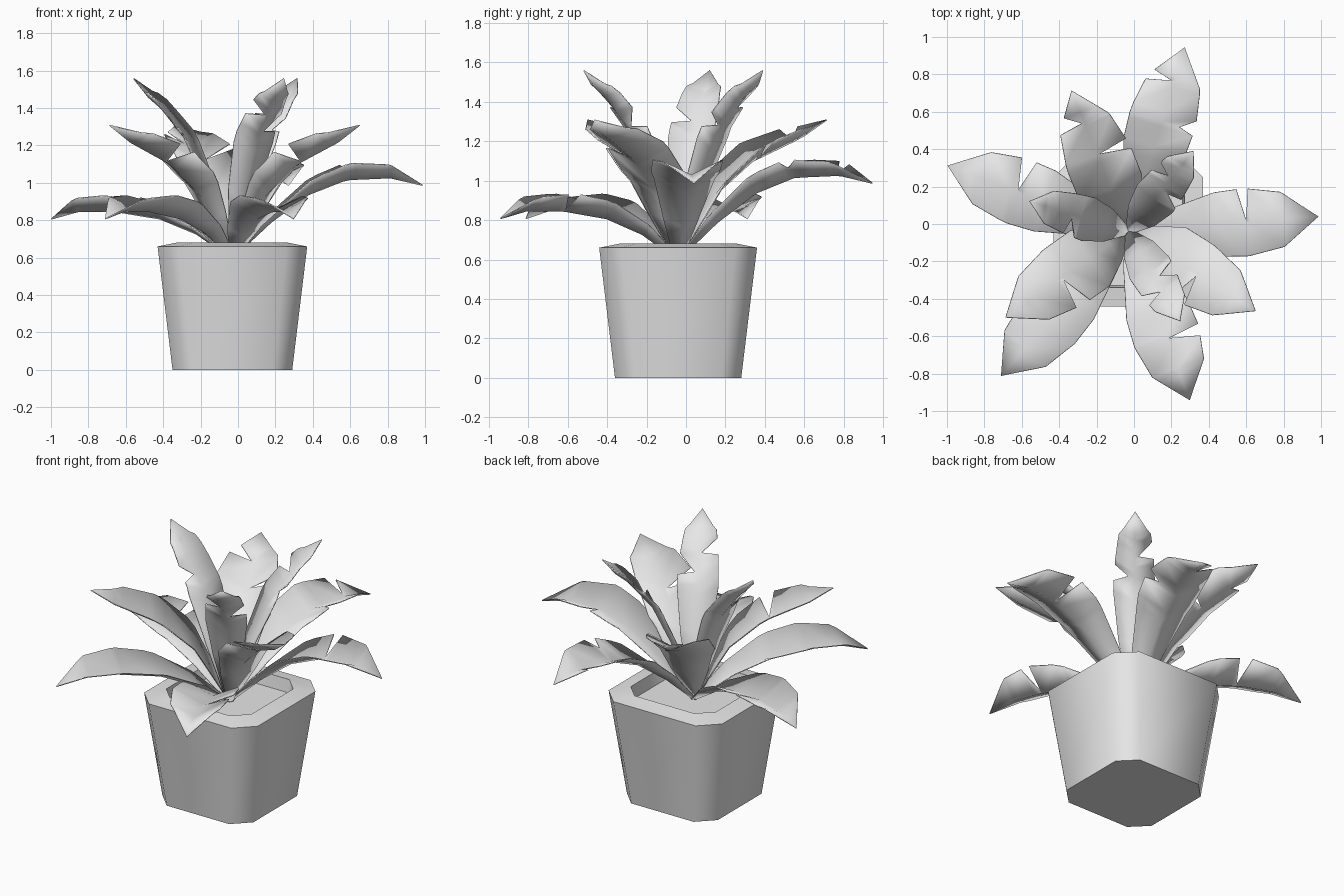
import bpy, bmesh
from math import radians, cos, sin

cube = bpy.data.objects.get("Cube")
if cube:
    bpy.data.objects.remove(cube)

CENTRE = (-0.03, -0.04)

grey = bpy.data.materials.new("plain_grey")
grey.use_nodes = True
grey.diffuse_color = (0.8, 0.8, 0.8, 1)
grey.node_tree.nodes["Principled BSDF"].inputs["Base Color"].default_value = grey.diffuse_color


def make_object(name, bm, angle):
    mesh = bpy.data.meshes.new(name)
    bm.to_mesh(mesh)
    bm.free()
    mesh.materials.append(grey)
    obj = bpy.data.objects.new(name, mesh)
    bpy.context.collection.objects.link(obj)
    obj.location = (*CENTRE, 0)
    bpy.ops.object.select_all(action='DESELECT')
    obj.select_set(True)
    bpy.context.view_layer.objects.active = obj
    bpy.ops.object.shade_smooth_by_angle(angle=radians(angle))
    return obj


def lerp(table, t):
    """Straight-line lookup of t in a list of (t, value) pairs."""
    for (t0, v0), (t1, v1) in zip(table, table[1:]):
        if t <= t1:
            return v0 + (v1 - v0) * (t - t0) / (t1 - t0)
    return table[-1][1]


# Pot: chamfered square rings lofted from the base over the rim to the soil
def ring(bm, half, cut, z):
    pts = []
    for sx, sy in ((1, 1), (-1, 1), (-1, -1), (1, -1)):
        corner = [(sx * half, sy * (half - cut)), (sx * (half - cut), sy * half)]
        pts += corner if sx == sy else corner[::-1]
    return [bm.verts.new((x, y, z)) for x, y in pts]


bm = bmesh.new()
rings = [ring(bm, *r) for r in ((0.32, 0.10, 0), (0.40, 0.11, 0.66),
                                (0.30, 0.09, 0.68), (0.29, 0.09, 0.60))]
for low, high in zip(rings, rings[1:]):
    for i in range(8):
        j = (i + 1) % 8
        bm.faces.new((low[i], low[j], high[j], high[i]))
bm.faces.new(rings[0][::-1])
bm.faces.new(rings[-1])
make_object("pot", bm, 50)

# Leaf tiers: spine height and half width along the leaf
LOW_WIDTH = [(0, .02), (.18, .09), (.46, .17), (.62, .18), (.81, .145), (1, 0)]
TIERS = {
    "drooping": ([(0, .6), (.2, .73), (.4, .81), (.65, .85), (.85, .85), (1, .81)], LOW_WIDTH),
    "spreading": ([(0, .6), (.2, .79), (.4, .94), (.6, 1.02), (.83, 1.03), (1, .99)], LOW_WIDTH),
    "rising": ([(0, .6), (.25, .93), (.5, 1.1), (.83, 1.22), (1, 1.31)],
               [(0, .02), (.15, .11), (.31, .18), (.53, .18), (.77, .14), (1, 0)]),
    "upright": ([(0, .6), (.22, .95), (.45, 1.22), (.72, 1.40), (.85, 1.46), (1, 1.56)],
                [(0, .02), (.2, .09), (.4, .12), (.6, .11), (.8, .09), (1, 0)]),
}
FOLD = 0.48


def leaf(name, tier, length, direction, notches):
    """Folded blade; each notch is (side, start, tip, end, remaining width)."""
    heights, widths = TIERS[tier]
    rows = {t for t, _ in heights + widths}
    for _, a, b, c, _ in notches:
        rows = {t for t in rows if not a < t < c} | {a, b, c}
    rows = sorted(rows)
    ca, sa = cos(radians(direction)), sin(radians(direction))
    bm = bmesh.new()

    def point(t, w):
        r = t * length
        return bm.verts.new((r * ca - w * sa, r * sa + w * ca, lerp(heights, t) + FOLD * abs(w)))

    spine = [point(t, 0) for t in rows]
    for side in (1, -1):
        keep = [(0, 1)]
        for s, a, b, c, depth in notches:
            if s == side:
                keep += [(a, 1), (b, depth), (c, 1)]
        keep.append((1, 1))
        edge = [point(t, side * lerp(widths, t) * lerp(keep, t)) for t in rows[:-1]]
        edge.append(spine[-1])
        for i in range(len(rows) - 1):
            quad = [spine[i], spine[i + 1], edge[i + 1], edge[i]]
            if quad[1] is quad[2]:
                quad.pop(1)
            bm.faces.new(quad if side < 0 else quad[::-1])
    bmesh.ops.recalc_face_normals(bm, faces=bm.faces)
    if sum(f.normal.z for f in bm.faces) < 0:
        bmesh.ops.reverse_faces(bm, faces=bm.faces)
    obj = make_object(name, bm, 70)
    thick = obj.modifiers.new("thickness", 'SOLIDIFY')
    thick.thickness = 0.006


L, R = 1, -1
MID = (.47, .54, .575, .05)
leaf("low_leaf_left", "spreading", 1.02, 4.5, [(L, .58, .62, .64, .05)])
leaf("low_leaf_back", "spreading", 1.03, 73, [(L, .785, .815, .845, .1), (R, .57, .595, .65, .55)])
leaf("low_leaf_right", "drooping", 1.03, 160, [(R, .57, .61, .65, .03)])
leaf("low_leaf_front_right", "drooping", 1.03, 228.6, [])
leaf("low_leaf_front", "drooping", .96, -70, [(L, .615, .635, .68, .05)])
leaf("middle_leaf_left", "rising", .80, -32, [(R, *MID)])
leaf("middle_leaf_right", "rising", .80, 215, [(L, *MID)])
leaf("middle_leaf_back", "rising", .81, 112, [(R, .5, .545, .575, .05), (L, .755, .775, .85, .1)])
leaf("top_leaf_right", "upright", .55, 163, [(L, .48, .56, .6, .2)])
leaf("top_leaf_back", "upright", .55, 51, [(L, .6, .66, .72, .2), (R, .45, .52, .56, .3)])
leaf("top_leaf_front", "upright", .55, -60, [(R, .6, .66, .72, .1), (L, .45, .52, .6, .2)])
